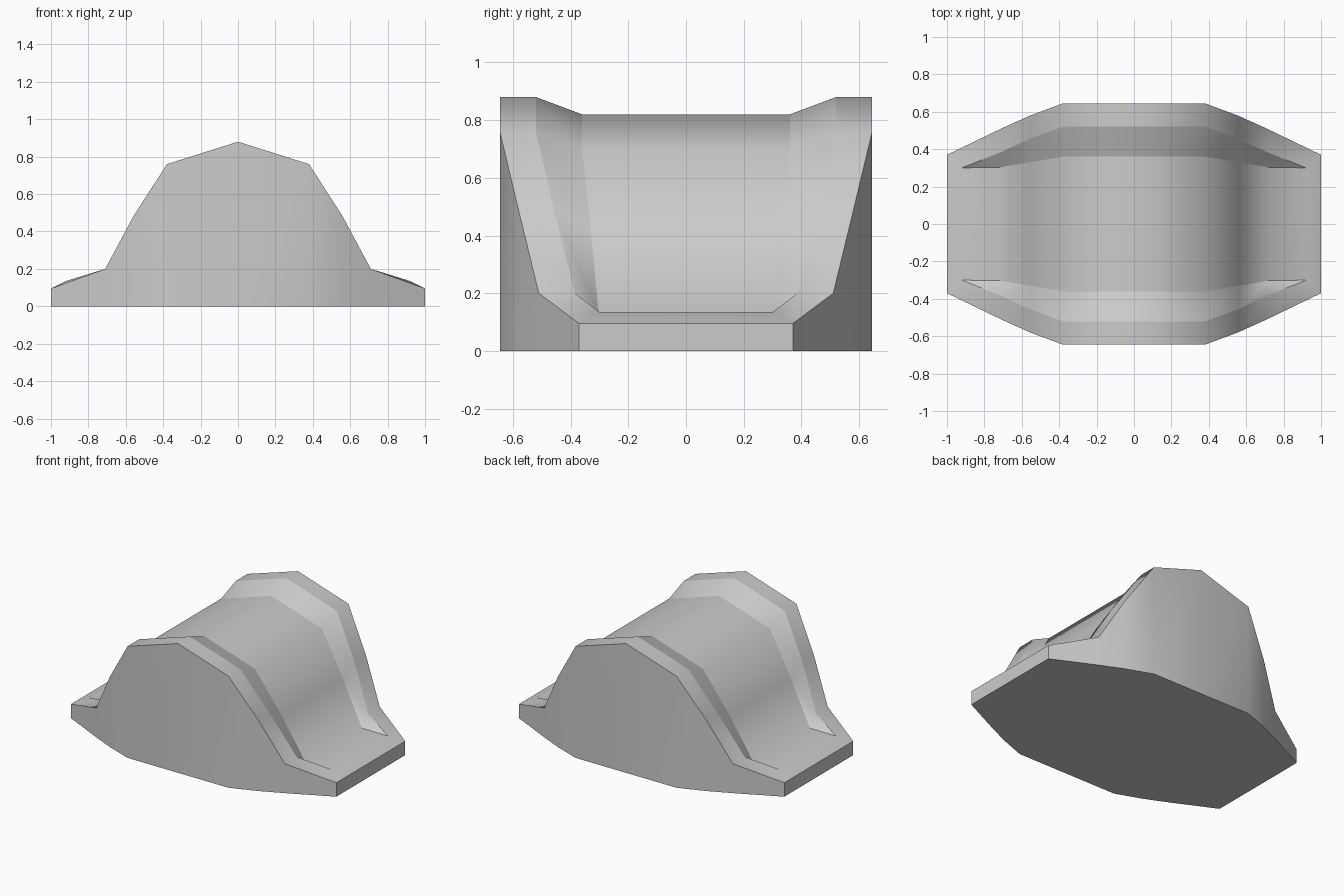
import bpy, bmesh

cube = bpy.data.objects.get("Cube")
if cube:
    bpy.data.objects.remove(cube, do_unlink=True)

# Grey body material
grey = bpy.data.materials.new("light_grey")
grey.use_nodes = True
colour = (0.6, 0.6, 0.6, 1)
grey.diffuse_color = colour
grey.node_tree.nodes["Principled BSDF"].inputs["Base Color"].default_value = colour

# Half profiles from the crest to the end, as (x, y, z)
rim_outer = [(0, .645, .88), (.38, .645, .76), (.56, .578, .48), (.71, .51, .20), (1, .37, .095)]
rim_inner = [(0, .52, .88), (.38, .52, .76), (.56, .455, .48), (.71, .385, .20), (.92, .30, .135)]
channel = [(0, .36, .82), (.38, .36, .70), (.56, .33, .42), (.72, .303, .135), (.92, .30, .135)]
base = [(x, y, 0) for x, y, z in rim_outer]


def full_line(half, side):
    """Mirror a half profile in x and place it on the front or back."""
    points = [(-x, y, z) for x, y, z in reversed(half[1:])] + half
    return [(x, side * y, z) for x, y, z in points]


bm = bmesh.new()
halves = [base, rim_outer, rim_inner, channel]
lines = [full_line(h, -1) for h in halves] + [full_line(h, 1) for h in reversed(halves)]
grid = [[bm.verts.new(p) for p in line] for line in lines]

# Walls, rims, channel slopes and channel floor
for a, b in zip(grid, grid[1:]):
    for i in range(len(a) - 1):
        bm.faces.new((a[i], a[i + 1], b[i + 1], b[i]))

# End lips, end caps and underside
for i in (0, -1):
    bm.faces.new((grid[1][i], grid[2][i], grid[-3][i], grid[-2][i]))
    bm.faces.new((grid[0][i], grid[1][i], grid[-2][i], grid[-1][i]))
bm.faces.new(grid[0] + grid[-1][::-1])

# Crisp lengthwise creases, smooth along the profile
for line in grid:
    for a, b in zip(line, line[1:]):
        bm.edges.get((a, b)).smooth = False
for i in (0, -1):
    corners = [grid[c][i] for c in (0, 1, -2, -1)]
    for a, b in zip(corners, corners[1:] + corners[:1]):
        bm.edges.get((a, b)).smooth = False

bmesh.ops.remove_doubles(bm, verts=bm.verts[:], dist=0.0005)
bmesh.ops.recalc_face_normals(bm, faces=bm.faces[:])
for face in bm.faces:
    face.smooth = True

mesh = bpy.data.meshes.new("channelled_block")
bm.to_mesh(mesh)
bm.free()
mesh.materials.append(grey)
block = bpy.data.objects.new("channelled_block", mesh)
bpy.context.collection.objects.link(block)
